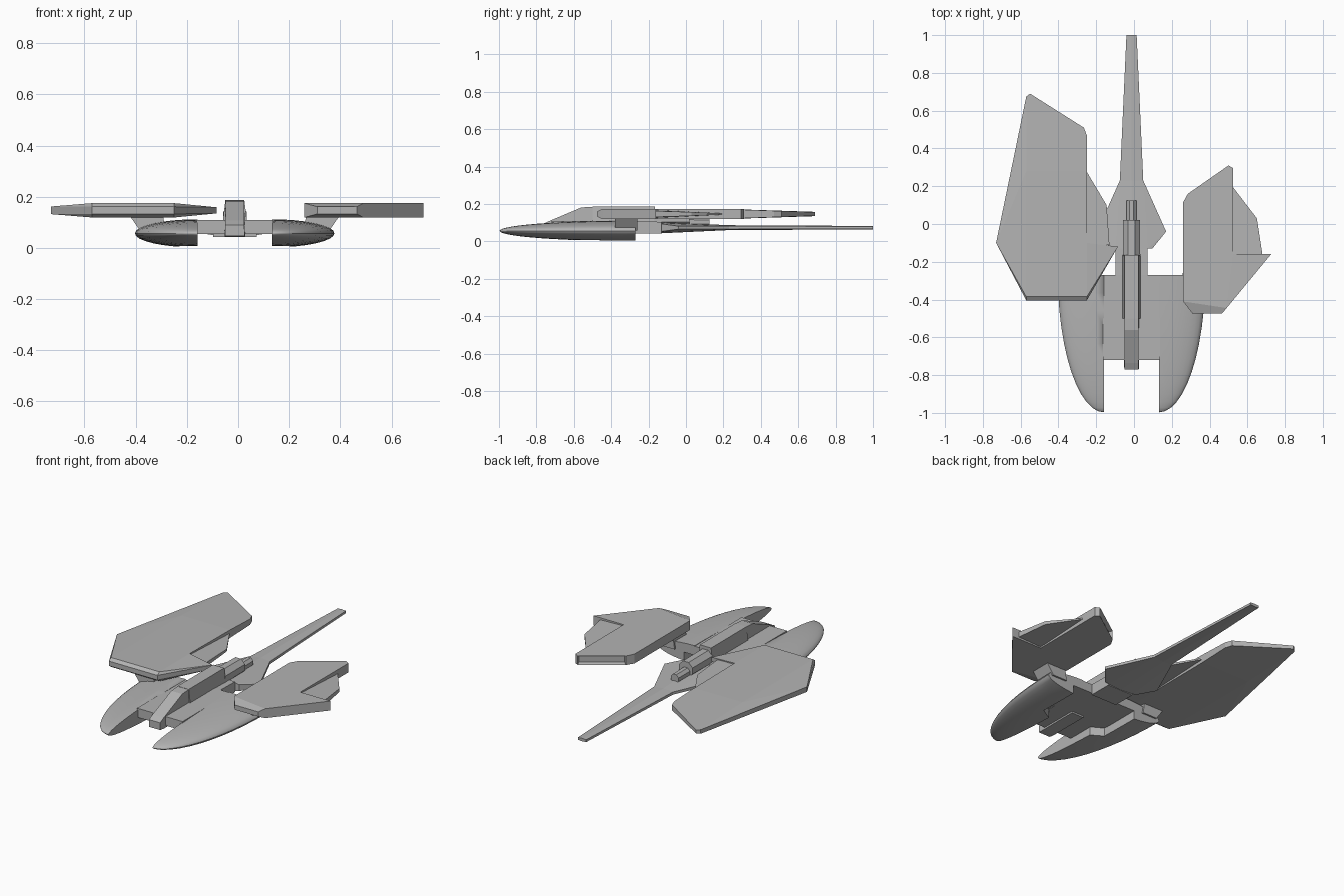
import bpy, bmesh, math
from mathutils import Matrix, Vector

old = bpy.data.objects.get("Cube")
if old:
    bpy.data.objects.remove(old, do_unlink=True)

CX = -0.013  # centre line of the hull

grey = bpy.data.materials.new("hull grey")
grey.use_nodes = True
grey.diffuse_color = (0.45, 0.45, 0.45, 1)
grey.node_tree.nodes["Principled BSDF"].inputs["Base Color"].default_value = (0.45, 0.45, 0.45, 1)


def finish(name, bm):
    bmesh.ops.recalc_face_normals(bm, faces=bm.faces)
    mesh = bpy.data.meshes.new(name)
    bm.to_mesh(mesh)
    bm.free()
    mesh.materials.append(grey)
    ob = bpy.data.objects.new(name, mesh)
    bpy.context.collection.objects.link(ob)
    return ob


def slab(name, points, faces, z, recess=False):
    """Plate from (x, y, half thickness) points, mirrored above and below z."""
    bm = bmesh.new()
    top = [bm.verts.new((x, y, z + h)) for x, y, h in points]
    low = [bm.verts.new((x, y, z - h)) for x, y, h in points]
    edges = set()
    for f in faces:
        bm.faces.new([top[i] for i in f])
        bm.faces.new([low[i] for i in reversed(f)])
        edges.update(zip(f, f[1:] + f[:1]))
    walls = [bm.faces.new([top[b], top[a], low[a], low[b]])
             for a, b in edges if (b, a) not in edges]
    bmesh.ops.recalc_face_normals(bm, faces=bm.faces)
    if recess:  # sunken panel in the rear wall
        rear = max((w for w in walls if w.normal.y > 0.5), key=lambda w: w.calc_area())
        bmesh.ops.inset_region(bm, faces=[rear], thickness=0.012)
        bmesh.ops.translate(bm, verts=rear.verts, vec=rear.normal * -0.02)
    return finish(name, bm)


def loft(name, sections):
    """Body along y from (y, low z, high z, low half width, high half width)."""
    bm = bmesh.new()
    rings = [[bm.verts.new((CX + x, y, z)) for x, z in
              ((-a, z0), (a, z0), (b, z1), (-b, z1))] for y, z0, z1, a, b in sections]
    for r, s in zip(rings, rings[1:]):
        for i in range(4):
            j = (i + 1) % 4
            bm.faces.new((r[i], r[j], s[j], s[i]))
    bm.faces.new(rings[0])
    bm.faces.new(rings[-1])
    return finish(name, bm)


def tube(name, y0, y1, z, r0, r1):
    """Eight-sided tube along y."""
    bm = bmesh.new()
    bmesh.ops.create_cone(bm, cap_ends=True, segments=8, radius1=r0, radius2=r1, depth=y1 - y0)
    turn = Matrix.Rotation(-math.pi / 2, 4, "X") @ Matrix.Rotation(math.pi / 8, 4, "Z")
    bm.transform(Matrix.Translation((CX, (y0 + y1) / 2, z)) @ turn)
    return finish(name, bm)


# Rounded front prongs, quarter ellipsoids with a notch under the inner edge
for side, word in ((-1, "right"), (1, "left")):
    bm = bmesh.new()
    bmesh.ops.create_uvsphere(bm, u_segments=32, v_segments=24, radius=1)
    bm.transform(Matrix.Rotation(math.pi / 2, 4, "X"))
    for normal in (Vector((-side, 0, 0)), Vector((0, 1, 0))):
        cut = bmesh.ops.bisect_plane(bm, geom=bm.verts[:] + bm.edges[:] + bm.faces[:],
                                     plane_co=(0, 0, 0), plane_no=normal,
                                     clear_outer=True)["geom_cut"]
        bmesh.ops.holes_fill(bm, edges=[e for e in bm.edges if e.is_boundary], sides=0)
    bm.transform(Matrix.Translation((CX + side * 0.145, -0.27, 0.057))
                 @ Matrix.Diagonal((0.245, 0.727, 0.055, 1)))
    prong = finish(word + "_prong", bm)

    bm = bmesh.new()
    outline = [(0.10, -0.56), (0.145, -0.56), (0.215, -0.52), (0.215, -0.2), (0.10, -0.2)]
    base = bm.faces.new([bm.verts.new((CX + side * x, y, -0.1)) for x, y in outline])
    up = bmesh.ops.extrude_face_region(bm, geom=[base])["geom"]
    bmesh.ops.translate(bm, verts=[v for v in up if isinstance(v, bmesh.types.BMVert)],
                        vec=(0, 0, 0.157))
    cutter = finish(word + "_notch_cutter", bm)
    cutter.hide_render = True
    cutter.hide_set(True)
    mod = prong.modifiers.new("notch", "BOOLEAN")
    mod.operation = "DIFFERENCE"
    mod.solver = "EXACT"
    mod.object = cutter
    bpy.ops.object.select_all(action="DESELECT")
    prong.select_set(True)
    bpy.context.view_layer.objects.active = prong
    bpy.ops.object.shade_smooth_by_angle(angle=math.radians(30))

    # Pylon rising from the prong to the wing
    bm = bmesh.new()
    for y in (-0.38, -0.26):
        for x, z in ((0.27, 0.06), (0.365, 0.06), (0.41, 0.125), (0.28, 0.125)):
            bm.verts.new((CX + side * x, y, z))
    bmesh.ops.convex_hull(bm, input=bm.verts)
    bmesh.ops.dissolve_limit(bm, angle_limit=0.01, verts=bm.verts, edges=bm.edges)
    finish(word + "_pylon", bm)

# Centre deck between the prongs and the block behind it
loft("centre_deck", [(-0.72, 0.055, 0.109, 0.15, 0.15), (-0.27, 0.055, 0.109, 0.15, 0.15)])
loft("rear_deck", [(-0.5, 0.055, 0.098, 0.22, 0.22), (-0.27, 0.055, 0.098, 0.25, 0.25)])
loft("rear_block", [(-0.27, 0.043, 0.108, 0.085, 0.085), (-0.13, 0.043, 0.105, 0.085, 0.085)])

# Raised cockpit spine
loft("cockpit_nose", [(-0.77, 0.047, 0.09, 0.038, 0.037), (-0.735, 0.045, 0.108, 0.04, 0.037),
                      (-0.56, 0.045, 0.182, 0.04, 0.036), (-0.49, 0.045, 0.186, 0.04, 0.036)])
loft("cockpit_body", [(-0.5, 0.09, 0.187, 0.049, 0.037), (-0.165, 0.09, 0.187, 0.049, 0.037)])
tube("engine_tube", -0.17, 0.02, 0.122, 0.05, 0.048)
tube("engine_nozzle", 0.0, 0.125, 0.105, 0.03, 0.028)

# Long tail with a diamond root and a centre ridge
edge = [(0.085, -0.13, 0.024), (0.11, -0.13, 0.02), (0.183, -0.04, 0.008),
        (0.062, 0.23, 0.008), (0.027, 1.0, 0.007)]
ridge = [(0, -0.13, 0.03), (0, 0.23, 0.013), (0, 1.0, 0.009)]
points = [(CX + x, y, h) for x, y, h in
          edge + [(-x, y, h) for x, y, h in edge] + ridge]
half = [(10, 0, 3, 11), (0, 1, 2), (0, 2, 3), (11, 3, 4, 12)]
other = [tuple(i + 5 if i < 5 else i for i in reversed(f)) for f in half]
slab("tail", points, half + other, 0.074)

# Large right wing with thin tips and a tapered trailing flap
slab("right_wing", [
    (-0.73, -0.10, 0.015), (-0.57, -0.405, 0.014), (-0.25, -0.405, 0.014),
    (-0.085, -0.12, 0.012), (-0.25, -0.10, 0.028), (-0.25, 0.28, 0.024),
    (-0.25, 0.47, 0.017), (-0.265, 0.51, 0.016), (-0.55, 0.69, 0.010),
    (-0.57, 0.675, 0.012), (-0.57, -0.385, 0.028), (-0.25, -0.385, 0.028),
    (-0.57, 0.28, 0.025)],
    [(1, 2, 11, 10), (0, 1, 10), (0, 10, 12), (0, 12, 9), (10, 11, 4, 5, 12),
     (12, 5, 6, 7, 8, 9), (2, 3, 11), (3, 4, 11)], 0.147)
slab("right_flap", [(-0.255, -0.11, 0.021), (-0.13, -0.11, 0.012),
                    (-0.145, 0.10, 0.007), (-0.255, 0.285, 0.004)], [(0, 1, 2, 3)], 0.147)

# Shorter left wing with a boxed rear end and a tapered trailing flap
slab("left_wing", [
    (0.26, -0.41, 0.028), (0.31, -0.475, 0.014), (0.465, -0.475, 0.014),
    (0.49, -0.445, 0.028), (0.725, -0.16, 0.028), (0.525, -0.16, 0.028),
    (0.525, 0.295, 0.027), (0.50, 0.31, 0.027), (0.285, 0.16, 0.027), (0.26, 0.115, 0.028)],
    [(0, 1, 2, 3), (0, 3, 5, 6, 7, 8, 9), (3, 4, 5)], 0.147, recess=True)
slab("left_flap", [(0.52, -0.165, 0.021), (0.68, -0.165, 0.016),
                   (0.65, 0.03, 0.010), (0.52, 0.2, 0.003)], [(0, 1, 2, 3)], 0.147)
